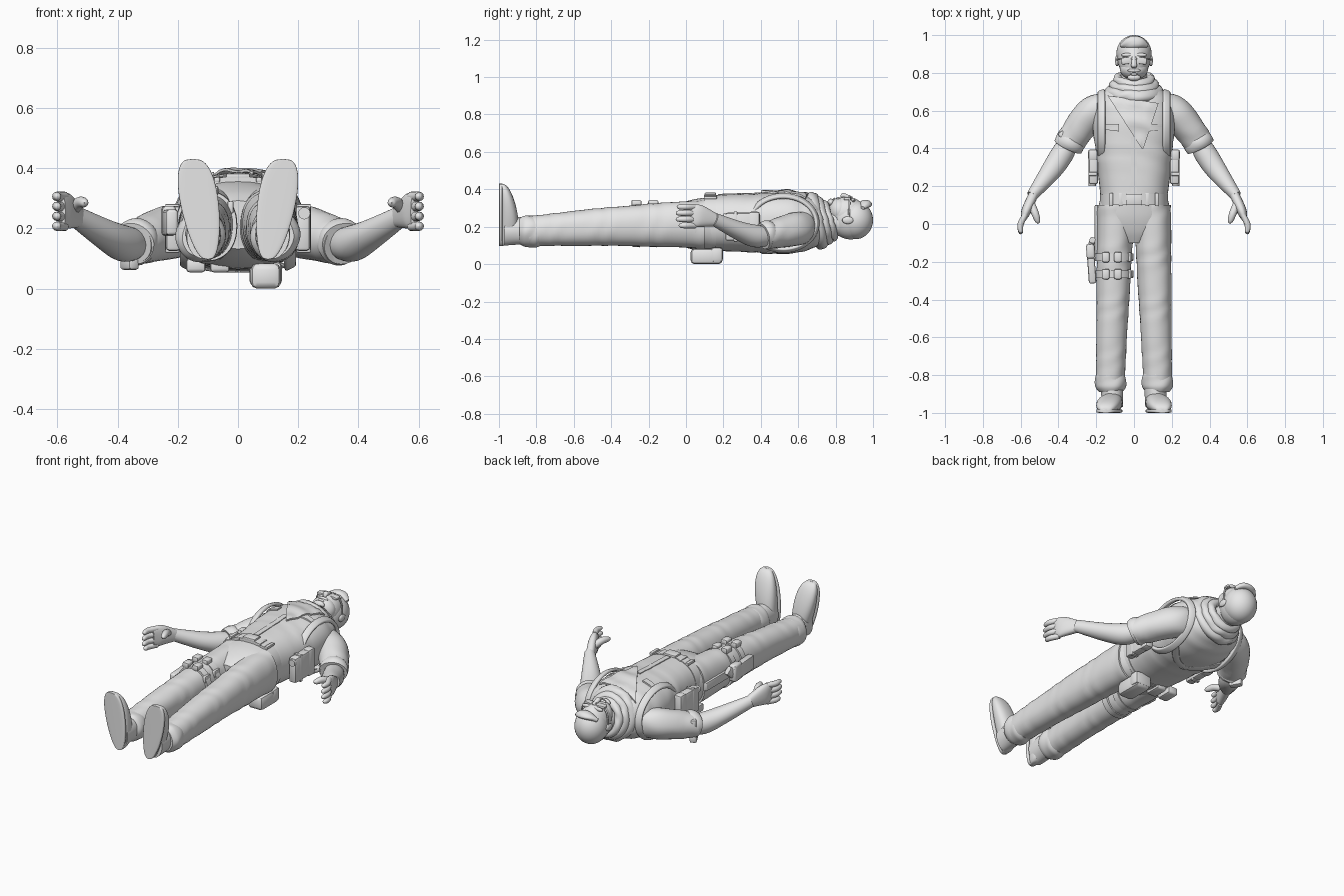
import bpy, bmesh, math
from mathutils import Vector

if "Cube" in bpy.data.objects:
    bpy.data.objects.remove(bpy.data.objects["Cube"], do_unlink=True)

ALONG, UP = Vector((0, 1, 0)), Vector((0, 0, 1))
grey = bpy.data.materials.new("plain grey")
grey.use_nodes = True
grey.diffuse_color = (.8, .8, .8, 1)
grey.node_tree.nodes["Principled BSDF"].inputs["Base Color"].default_value = grey.diffuse_color


def finish(name, bm, place=(0, 0, 0), turn=0):
    bmesh.ops.recalc_face_normals(bm, faces=bm.faces)
    mesh = bpy.data.meshes.new(name)
    bm.to_mesh(mesh)
    bm.free()
    mesh.materials.append(grey)
    mesh.shade_smooth()
    mesh.set_sharp_from_angle(angle=math.radians(45))
    obj = bpy.data.objects.new(name, mesh)
    obj.location, obj.rotation_euler.z = place, turn
    bpy.context.collection.objects.link(obj)


def spline(points, steps, closed=False):
    """Smooth curve through stations of (x, y, z, width, depth)."""
    count, out = len(points), []

    def station(i):
        return Vector(points[i % count] if closed else points[max(0, min(count - 1, i))])

    for i in range(count if closed else count - 1):
        before, start, end, after = (station(i + k) for k in (-1, 0, 1, 2))
        leave, arrive = (end - before) / 2, (after - start) / 2
        for step in range(steps):
            t = step / steps
            ease = t * t * (3 - 2 * t)
            out.append(start.lerp(end, ease) + leave * t * (1 - t) ** 2 - arrive * t * t * (1 - t))
    if not closed:
        out.append(station(count - 1))
    return out


def limb(name, points, side=1, power=2, fold=0, axis=None, up=UP, hub=None,
         closed=False, sides=28, steps=8):
    """Loft rounded sections along a path; fold adds cloth creases."""
    path = spline([(side * p[0], *p[1:]) for p in points], steps, closed)
    centres = [Vector(p[:3]) for p in path]
    bm, rings, length, total = bmesh.new(), [], 0, len(path)
    for i, here in enumerate(centres):
        before = centres[(i - 1) % total if closed else max(i - 1, 0)]
        after = centres[(i + 1) % total if closed else min(i + 1, total - 1)]
        tangent = axis or (after - before).normalized()
        length += (here - before).length
        across = tangent.cross((here - hub) if hub else up).normalized()
        outward = across.cross(tangent)
        width, depth = (max(r, .001) for r in path[i][3:])
        drift = length * 40 + 2 * math.sin(length * 23)
        ring = []
        for k in range(sides):
            a = math.tau * k / sides
            c, s = math.cos(a), math.sin(a)
            crease = 1 + fold * math.sin(drift + 3 * math.sin(a + 1) + math.sin(3 * a))
            u = math.copysign(abs(c) ** (2 / power), c) * width * crease
            v = math.copysign(abs(s) ** (2 / power), s) * depth * crease
            ring.append(bm.verts.new(here + across * u + outward * v))
        rings.append(ring)
    for i in range(total if closed else total - 1):
        a, b = rings[i], rings[(i + 1) % total]
        for k in range(sides):
            m = (k + 1) % sides
            bm.faces.new((a[k], a[m], b[m], b[k]))
    if not closed:
        bm.faces.new(rings[0])
        bm.faces.new(rings[-1])
    finish(name, bm)


def column(name, x, z, rows, **options):
    """Limb running straight along the body from rows of (y, width, depth)."""
    limb(name, [(x, y, z, w, d) for y, w, d in rows], axis=ALONG, sides=44, **options)


def box(name, place, size, turn=0):
    bm = bmesh.new()
    bmesh.ops.create_cube(bm, size=1)
    bmesh.ops.scale(bm, vec=size, verts=bm.verts)
    bmesh.ops.bevel(bm, geom=bm.edges[:], offset=min(size) / 4, segments=2,
                    profile=.5, affect='EDGES')
    finish(name, bm, place, turn)


def blob(name, place, size):
    bm = bmesh.new()
    bmesh.ops.create_uvsphere(bm, u_segments=32, v_segments=20, radius=1)
    bmesh.ops.scale(bm, vec=size, verts=bm.verts)
    finish(name, bm, place)


# Trousers seat, shirt and belt
middle, bulk = .22, 2.4
shirt = [(.1, .17, .15), (.35, .2, .157), (.55, .215, .165), (.68, .18, .135), (.75, .09, .09)]
column("trouser_seat", 0, .212, [(-.1, .07, .08), (-.04, .16, .11), (.04, .195, .134),
                                 (.14, .177, .148)], power=bulk)
column("shirt", 0, middle, shirt, power=bulk, fold=.012)
column("belt", 0, middle, [(.1, .18, .153), (.16, .18, .155)], power=bulk)
box("belt_buckle", (0, .13, .373), (.08, .06, .018))
for x in (-.12, -.07, .07, .12):
    box("belt_loop", (x, .13, .37 - abs(x) / 8), (.02, .07, .016))


def chest(x, y):
    """Height of the shirt front."""
    _, width, depth = min(spline(shirt, 8), key=lambda row: abs(row[0] - y))
    return middle + depth * (1 - min(1, abs(x) / width) ** bulk) ** (1 / bulk)


def patch(name, left, right, far_right, far_left, lift=.008, wave=0):
    """Cloth panel draped over the chest between four corners."""
    bm = bmesh.new()
    bmesh.ops.create_grid(bm, x_segments=14, y_segments=14, size=1)
    for v in bm.verts:
        s, t = (v.co.x + 1) / 2, (v.co.y + 1) / 2
        near = Vector(left).lerp(Vector(right), s)
        spot = near.lerp(Vector(far_left).lerp(Vector(far_right), s), t)
        v.co = (*spot, chest(*spot) + lift + wave * math.sin(t * 15 + s * (1 - s) * 4))
    bmesh.ops.solidify(bm, geom=bm.faces[:], thickness=.009)
    finish(name, bm)


patch("shirt_placket", (-.015, .46), (.015, .46), (.015, .17), (-.015, .17), .004)
patch("scarf_drape", (-.14, .68), (.13, .64), (.05, .4), (.04, .4), .012, .004)
for side in (-1, 1):
    inner, outer = side * .08, side * .16
    patch("chest_pocket_flap", (inner, .53), (outer, .53), (outer, .5), (inner, .49))

# Scarf wraps around the neck
for wrap in range(3):
    radius, thick = .12 - wrap * .017, .034 - wrap * .005
    turns = [math.tau * k / 10 for k in range(10)]
    limb("scarf_wrap", [(radius * math.cos(a), .7 + wrap * .033 - math.sin(a) / 40,
                         .232 + radius * math.sin(a), thick, thick) for a in turns],
         fold=.09, up=ALONG, closed=True, sides=16, steps=5)

# Head
column("neck", 0, middle, [(.66, .07, .07), (.82, .07, .07)])
blob("skull", (0, .88, .24), (.088, .11, .108))
blob("face", (0, .86, .27), (.08, .1, .09))
blob("jaw", (0, .82, .285), (.074, .056, .07))
blob("hair", (0, .905, .235), (.093, .095, .102))
limb("hair_quiff", [(-.07, .945, .3, .01, .01), (-.02, .96, .32, .03, .02),
                    (.03, .96, .32, .03, .02), (.07, .945, .3, .01, .01)], fold=.05)
limb("nose", [(0, .89, .35, .01, .01), (0, .84, .368, .015, .013), (0, .825, .355, .01, .01)],
     axis=ALONG)
blob("moustache", (0, .813, .35), (.034, .01, .01))
blob("lower_lip", (0, .793, .345), (.02, .007, .01))
blob("chin", (0, .775, .33), (.035, .018, .02))
box("glasses_bridge", (0, .875, .36), (.03, .01, .01))
for side in (-1, 1):
    blob("ear", (side * .09, .865, .235), (.01, .03, .02))
    blob("brow", (side * .036, .895, .342), (.034, .01, .012))
    box("glasses_lens", (side * .037, .865, .35), (.06, .036, .016), side * -.12)
    limb("glasses_arm", [(.066, .873, .345, .005, .005), (.084, .873, .31, .005, .005),
                         (.09, .87, .24, .005, .005)], side, up=ALONG, sides=8)

# Boot outline from heel to toe as (x, z, width, height)
tread = []
for k in range(17):
    angle = math.pi * k / 16
    t, rounding = (1 - math.cos(angle)) / 2, abs(math.sin(angle)) ** .7
    tread.append((.1 + t / 20, .097 + t / 3, (.05 + t / 40) * rounding, (.06 - t / 40) * rounding))

for side in (-1, 1):
    # Sleeves, forearms and hands
    limb("sleeve", [(.14, .63, .2, .07, .08), (.23, .58, .185, .085, .09),
                    (.35, .42, .15, .077, .07)], side, fold=.025)
    limb("sleeve_cuff", [(.33, .45, .155, .077, .072), (.34, .43, .155, .081, .078),
                         (.35, .41, .15, .078, .07)], side, fold=.02)
    limb("forearm", [(.34, .44, .15, .05, .05), (.38, .37, .15, .06, .06), (.44, .28, .18, .054, .05),
                     (.54, .15, .24, .03, .035)], side)
    limb("palm", [(.53, .16, .235, .025, .033), (.57, .07, .257, .026, .06),
                  (.585, .02, .257, .012, .056)], side, power=bulk)
    for k in range(4):
        z, tip = .207 + k * .033, (-.04, -.055, -.055, -.05)[k]
        limb("finger", [(.575, .05, z, .015, .016), (.6, 0, z, .016, .016),
                        (.6, tip + .01, z, .012, .012), (.6, tip, z, 0, 0)], side, sides=12)
    limb("thumb", [(.55, .12, .26, .02, .02), (.525, .06, .285, .02, .02),
                   (.51, .015, .285, .014, .014), (.51, 0, .285, 0, 0)], side, sides=12)

    # Trouser legs with bunched hems
    limb("trouser_leg", [(.095 + t / 32, .1 - t * .94, .212 - t * t / 27, .1 - t / 40, .13 - t / 20)
                         for t in (k / 6 for k in range(7))],
         side, power=2.2, fold=.014, axis=ALONG, sides=36)
    column("trouser_hem", .124, .175, [(-.78, .073, .08), (-.81, .08, .085), (-.86, .08, .085),
                                       (-.89, .06, .07)], side=side, fold=.03)

    # Boots
    column("boot_ankle", .115, .178, [(-.85, .06, .07), (-.97, .055, .08)], side=side, fold=.015)
    limb("boot_foot", [(x, h - .995, z, w, h) for x, z, w, h in tread], side,
         power=bulk, axis=UP, up=ALONG)
    limb("boot_sole", [(x, -.99, z, w, .01) for x, z, w, h in tread], side,
         power=5, axis=UP, up=ALONG)

    # Shoulder harness and side pouches
    limb("harness_strap", [(.172, .52 + .18 * math.cos(a), middle + .145 * math.sin(a), .02, .01)
                           for a in (math.tau * k / 12 for k in range(12))],
         side, power=4, hub=Vector((side * .1, .52, middle)), closed=True, sides=16)
    limb("back_strap", [(.165, .55, .08, .02, .007), (.08, .46, .063, .02, .007),
                        (0, .42, .06, .02, .007)], side, power=3, sides=12)
    box("side_pouch", (side * .215, .3, .2), (.05, .18, .15))
    box("side_pouch_lid", (side * .218, .365, .2), (.05, .06, .16))
    box("side_pouch_strap", (side * .218, .265, .2), (.047, .02, .163))
    limb("side_pouch_roll", [(.22, .2, .25, .02, .02), (.22, .39, .25, .02, .02)], side)

# Thigh rig on the right leg
for y in (-.175, -.265):
    column("thigh_strap", -.105, .208, [(y + .02, .103, .118), (y - .02, .101, .116)], power=2.2)
    for x in (-.15, -.085):
        box("thigh_buckle", (x, y, .325), (.04, .055, .034))
    box("thigh_clip", (-.025, y, .27), (.02, .05, .04))
box("holster", (-.226, -.21, .22), (.04, .21, .085), .07)
box("holster_flap", (-.23, -.145, .225), (.045, .075, .1), .07)
box("holster_hanger", (-.2, -.03, .215), (.016, .26, .05))
limb("pistol_grip", [(-.23, -.12, .22, .016, .026), (-.22, -.085, .25, .015, .024)], power=3)

# Back and belt pouches, sleeve pieces
box("back_pouch", (.092, .11, .042), (.1, .17, .084))
box("back_pouch_flap", (.092, .165, .05), (.108, .065, .08))
for x in (-.14, -.06):
    box("belt_pouch", (x, .12, .077), (.065, .1, .046))
box("sleeve_tab", (-.36, .44, .085), (.04, .07, .045), .5)
box("sleeve_badge", (-.37, .46, .185), (.07, .035, .05), -.9)
